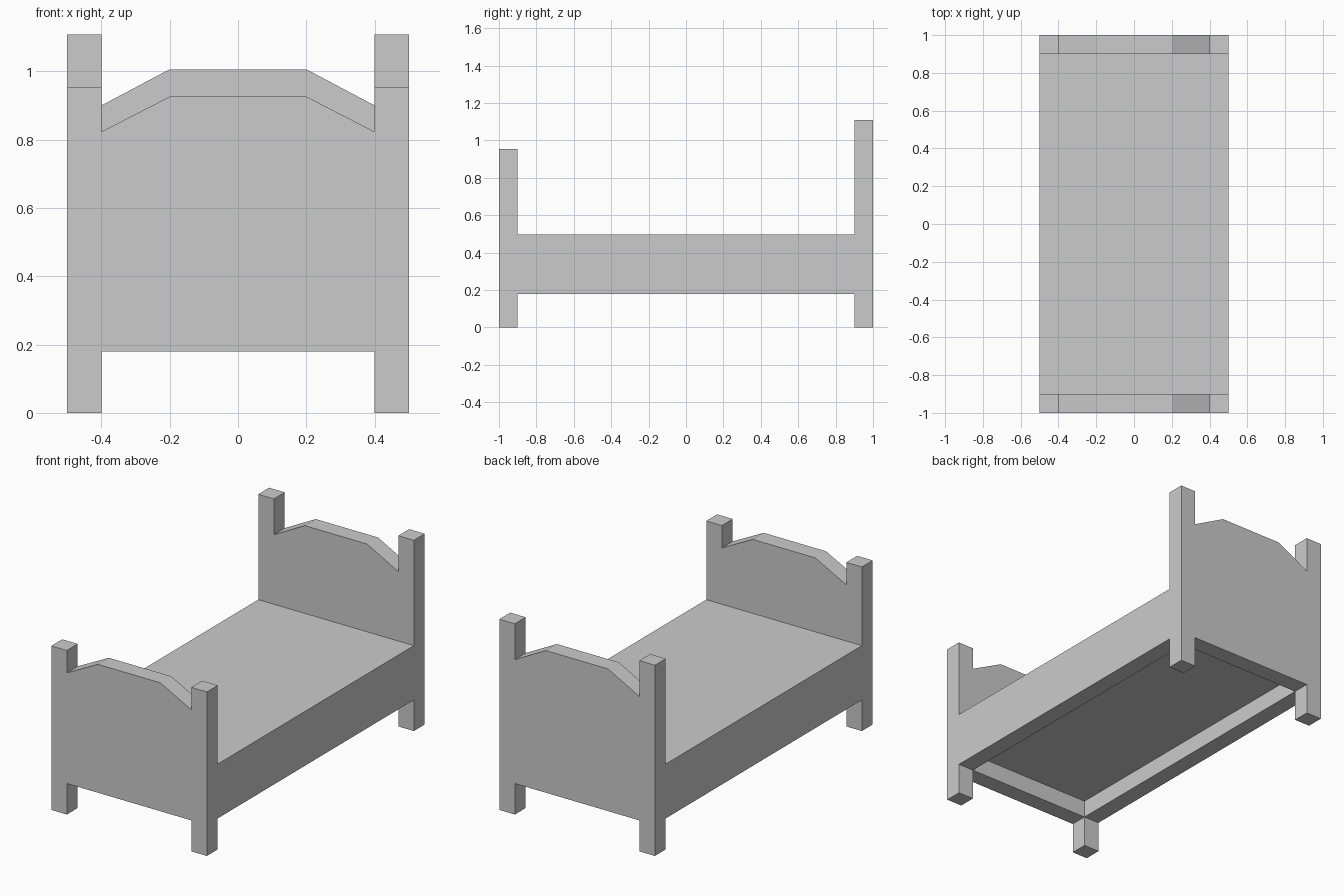
import bpy
import bmesh

if "Cube" in bpy.data.objects:
    bpy.data.objects.remove(bpy.data.objects["Cube"])

POST = 0.1            # post, panel and rail thickness
RAIL_Z0, RAIL_Z1 = 0.18, 0.496


def finish(name, bm):
    bmesh.ops.recalc_face_normals(bm, faces=bm.faces)
    mesh = bpy.data.meshes.new(name)
    bm.to_mesh(mesh)
    bm.free()
    obj = bpy.data.objects.new(name, mesh)
    bpy.context.collection.objects.link(obj)
    return obj


def box(name, lo, hi):
    bm = bmesh.new()
    bmesh.ops.create_cube(bm, size=1)
    for v in bm.verts:
        v.co = [(a + b) / 2 + c * (b - a) for a, b, c in zip(lo, hi, v.co)]
    return finish(name, bm)


def end_panel(name, y0, shoulder, crest):
    # Board with sloping shoulders, extruded along y
    profile = [(-0.4, RAIL_Z0), (0.4, RAIL_Z0), (0.4, shoulder),
               (0.2, crest), (-0.2, crest), (-0.4, shoulder)]
    bm = bmesh.new()
    face = bm.faces.new([bm.verts.new((x, y0, z)) for x, z in profile])
    ext = bmesh.ops.extrude_face_region(bm, geom=[face])["geom"]
    verts = [g for g in ext if isinstance(g, bmesh.types.BMVert)]
    bmesh.ops.translate(bm, vec=(0, POST, 0), verts=verts)
    return finish(name, bm)


# Footboard and headboard panels
end_panel("footboard_panel", -1.0, 0.823, 0.926)
end_panel("headboard_panel", 0.9, 0.90, 1.006)

# Corner posts and side rails
for side, x in (("left", -0.5), ("right", 0.4)):
    box(f"foot_post_{side}", (x, -1.0, 0), (x + POST, -0.9, 0.953))
    box(f"head_post_{side}", (x, 0.9, 0), (x + POST, 1.0, 1.108))
    box(f"side_rail_{side}", (x, -0.9, RAIL_Z0), (x + POST, 0.9, RAIL_Z1))

# Mattress deck, flush with rail tops and recessed underneath
box("mattress_deck", (-0.4, -0.9, 0.28), (0.4, 0.9, RAIL_Z1))
